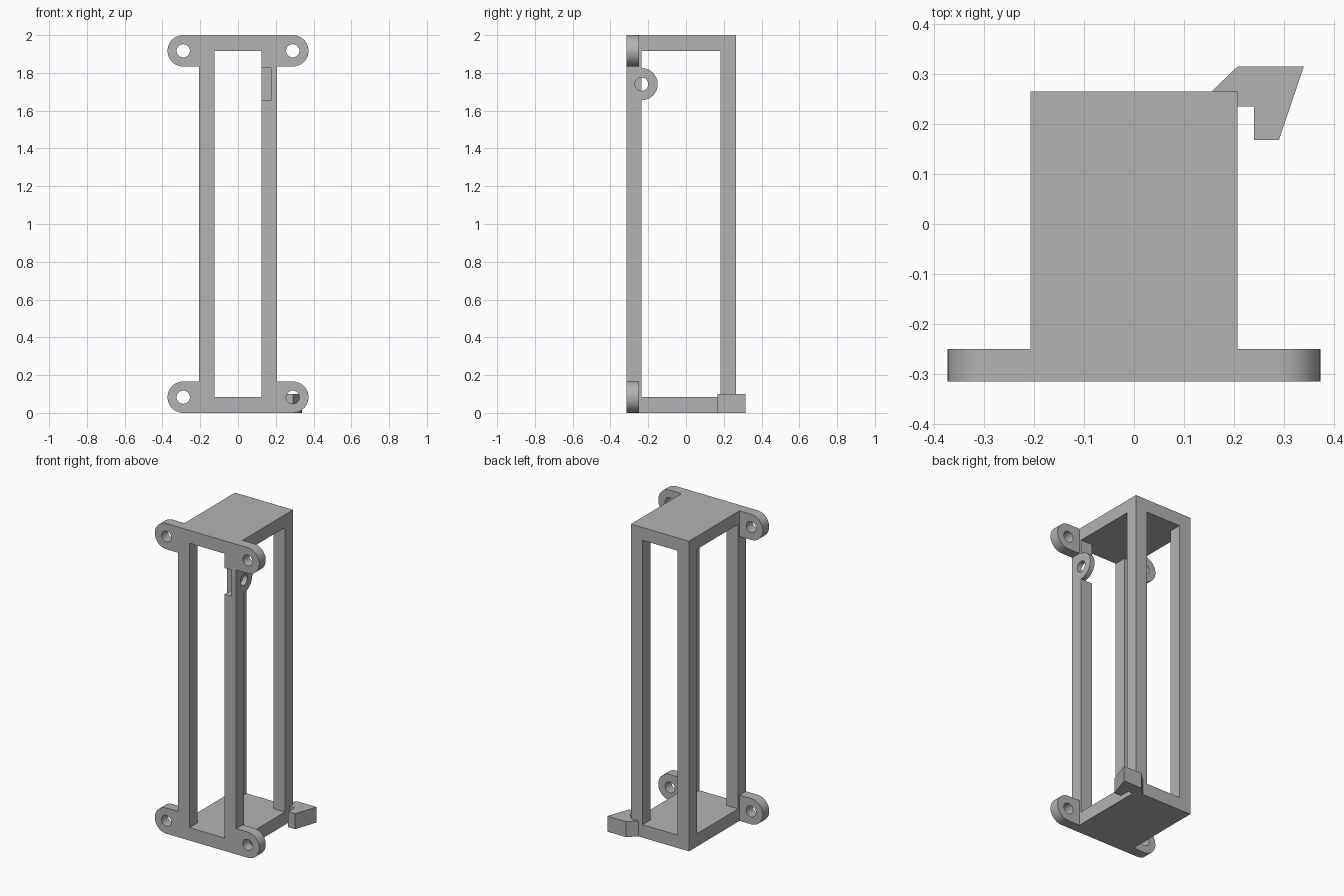
import bpy, bmesh
from math import sin, cos, pi
from mathutils import Vector

if "Cube" in bpy.data.objects:
    bpy.data.objects.remove(bpy.data.objects["Cube"], do_unlink=True)

grey = bpy.data.materials.new("matte_grey")
grey.use_nodes = True
grey.diffuse_color = (0.45, 0.45, 0.45, 1)
for node in grey.node_tree.nodes:
    if node.type == 'BSDF_PRINCIPLED':
        node.inputs["Base Color"].default_value = grey.diffuse_color


def finish(name, bm):
    bmesh.ops.recalc_face_normals(bm, faces=bm.faces)
    mesh = bpy.data.meshes.new(name)
    bm.to_mesh(mesh)
    bm.free()
    mesh.materials.append(grey)
    obj = bpy.data.objects.new(name, mesh)
    bpy.context.scene.collection.objects.link(obj)
    return obj


def box(name, low, high):
    low, high = Vector(low), Vector(high)
    bm = bmesh.new()
    bmesh.ops.create_cube(bm, size=1)
    for v in bm.verts:
        v.co = (low + high) / 2 + v.co * (high - low)
    return finish(name, bm)


def arc(cu, cv, radius, start, end, steps):
    return [(cu + radius * cos(start + (end - start) * i / steps),
             cv + radius * sin(start + (end - start) * i / steps))
            for i in range(steps + 1)]


def extrude_profile(name, loops, place, offset):
    """Fill an outline with optional holes, then extrude it."""
    bm = bmesh.new()
    for loop in loops:
        verts = [bm.verts.new(place(u, v)) for u, v in loop]
        for a, b in zip(verts, verts[1:] + verts[:1]):
            bm.edges.new((a, b))
    bmesh.ops.triangle_fill(bm, edges=bm.edges[:], use_beauty=True)
    out = bmesh.ops.extrude_face_region(bm, geom=bm.faces[:],
                                        use_keep_orig=True)
    moved = [g for g in out["geom"] if isinstance(g, bmesh.types.BMVert)]
    bmesh.ops.translate(bm, verts=moved, vec=offset)
    return finish(name, bm)


def smooth(obj):
    bpy.ops.object.select_all(action='DESELECT')
    obj.select_set(True)
    bpy.context.view_layer.objects.active = obj
    bpy.ops.object.shade_smooth_by_angle(angle=pi / 6)


W, FRONT, BACK = 0.207, -0.315, 0.265
POST_IN, FRONT_IN, BACK_IN = 0.125, -0.235, 0.182
R, HOLE = 0.083, 0.035
EAR_Z = 1.74

# Open frame: a block with windows through both directions and a gap for the ear
frame = box("frame", (-W, FRONT, 0), (W, BACK, 2))
cutters = [
    box("front_window", (-POST_IN, -1, R), (POST_IN, 1, 2 - R)),
    box("side_window", (-1, FRONT_IN, R), (1, BACK_IN, 2 - R)),
    box("ear_gap", (0.1, -0.4, EAR_Z - 0.085), (0.3, -0.2, EAR_Z + 0.085)),
]
for cutter in cutters:
    cutter.hide_render = True
    mod = frame.modifiers.new(cutter.name, 'BOOLEAN')
    mod.operation, mod.solver, mod.object = 'DIFFERENCE', 'EXACT', cutter
bpy.ops.object.select_all(action='DESELECT')
frame.select_set(True)
bpy.context.view_layer.objects.active = frame
for cutter in cutters:
    bpy.ops.object.modifier_apply(modifier=cutter.name)
    bpy.data.objects.remove(cutter, do_unlink=True)

# Four rounded mounting tabs with screw holes
for level, z in (("lower", R), ("upper", 2 - R)):
    for side, s in (("left", 1), ("right", -1)):
        outline = [(W, z - R)] + arc(0.29, z, R, -pi / 2, pi / 2, 32) + [(W, z + R)]
        hole = arc(0.29, z, HOLE, 0, 2 * pi, 40)[:-1]
        smooth(extrude_profile(f"{level}_{side}_tab", [outline, hole],
                               lambda u, v: (s * u, FRONT, v), (0, 0.065, 0)))

# Thin pierced ear bridging the gap in the front left post
ear_r = 0.085
outline = ([(FRONT, EAR_Z - ear_r)]
           + arc(FRONT_IN, EAR_Z, ear_r, -pi / 2, pi / 2, 32)
           + [(FRONT, EAR_Z + ear_r)])
hole = arc(FRONT_IN, EAR_Z, HOLE, 0, 2 * pi, 40)[:-1]
smooth(extrude_profile("pivot_ear", [outline, hole],
                       lambda u, v: (0.175, u, v), (W - 0.175, 0, 0)))

# Angled hook at the foot of the back left post
hook = [(0.155, BACK), (W, 0.315), (0.34, 0.315), (0.29, 0.168),
        (0.24, 0.168), (0.24, 0.235), (W, 0.235), (W, BACK)]
extrude_profile("cable_hook", [hook], lambda u, v: (u, v, 0), (0, 0, 0.1))
